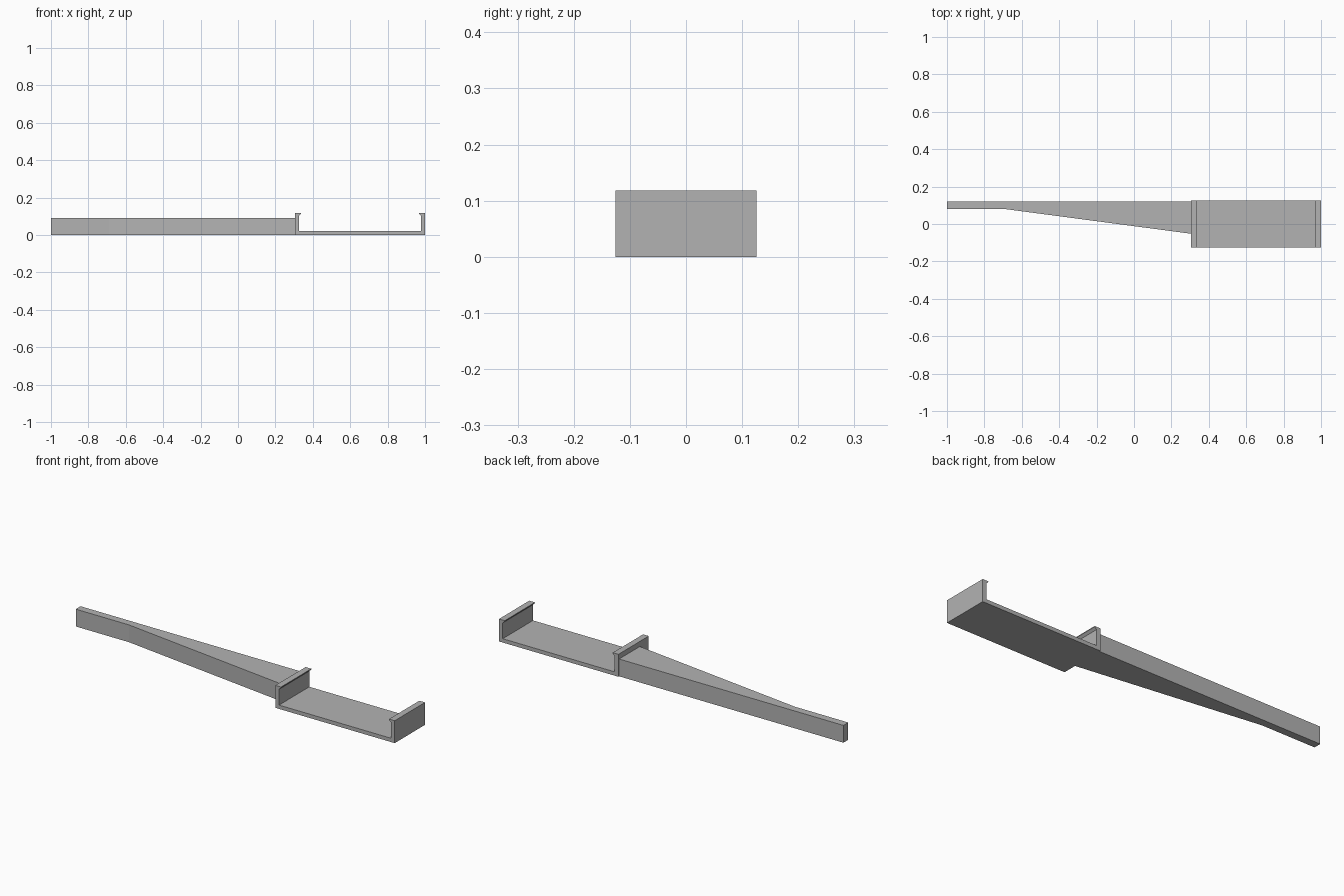
import bpy
import bmesh

cube = bpy.data.objects.get("Cube")
if cube:
    bpy.data.objects.remove(cube, do_unlink=True)

grey = bpy.data.materials.new("plain_grey")
grey.use_nodes = True
colour = (0.45, 0.45, 0.45, 1)
grey.diffuse_color = colour
grey.node_tree.nodes["Principled BSDF"].inputs["Base Color"].default_value = colour


def prism(name, outline, offset):
    """Extrude a closed outline of 3D points along an offset."""
    bm = bmesh.new()
    face = bm.faces.new([bm.verts.new(p) for p in outline])
    result = bmesh.ops.extrude_face_region(bm, geom=[face])
    verts = [g for g in result["geom"] if isinstance(g, bmesh.types.BMVert)]
    bmesh.ops.translate(bm, verts=verts, vec=offset)
    bmesh.ops.recalc_face_normals(bm, faces=bm.faces)
    mesh = bpy.data.meshes.new(name)
    bm.to_mesh(mesh)
    bm.free()
    mesh.materials.append(grey)
    obj = bpy.data.objects.new(name, mesh)
    bpy.context.collection.objects.link(obj)
    return obj


# Clip tray: half profile with a barbed lip, mirrored about its middle
LEFT, RIGHT, HALF_DEPTH = 0.305, 1.0, 0.126
FLOOR, WALL, LIP, TOP = 0.02, 0.022, 0.033, 0.118
half = [(0, 0), (0, TOP), (LIP, TOP), (LIP, TOP - 0.004),
        (WALL, TOP - 0.015), (WALL, FLOOR)]
profile = [(LEFT + x, z) for x, z in half]
profile += [(RIGHT - x, z) for x, z in reversed(half)]
prism("clip_tray", [(x, -HALF_DEPTH, z) for x, z in profile],
      (0, 2 * HALF_DEPTH, 0))

# Tapered arm, straight along the back
arm = [(-1, 0.08), (-0.69, 0.08), (LEFT, -0.052), (LEFT, 0.12), (-1, 0.12)]
prism("tapered_arm", [(x, y, 0) for x, y in arm], (0, 0, 0.091))
